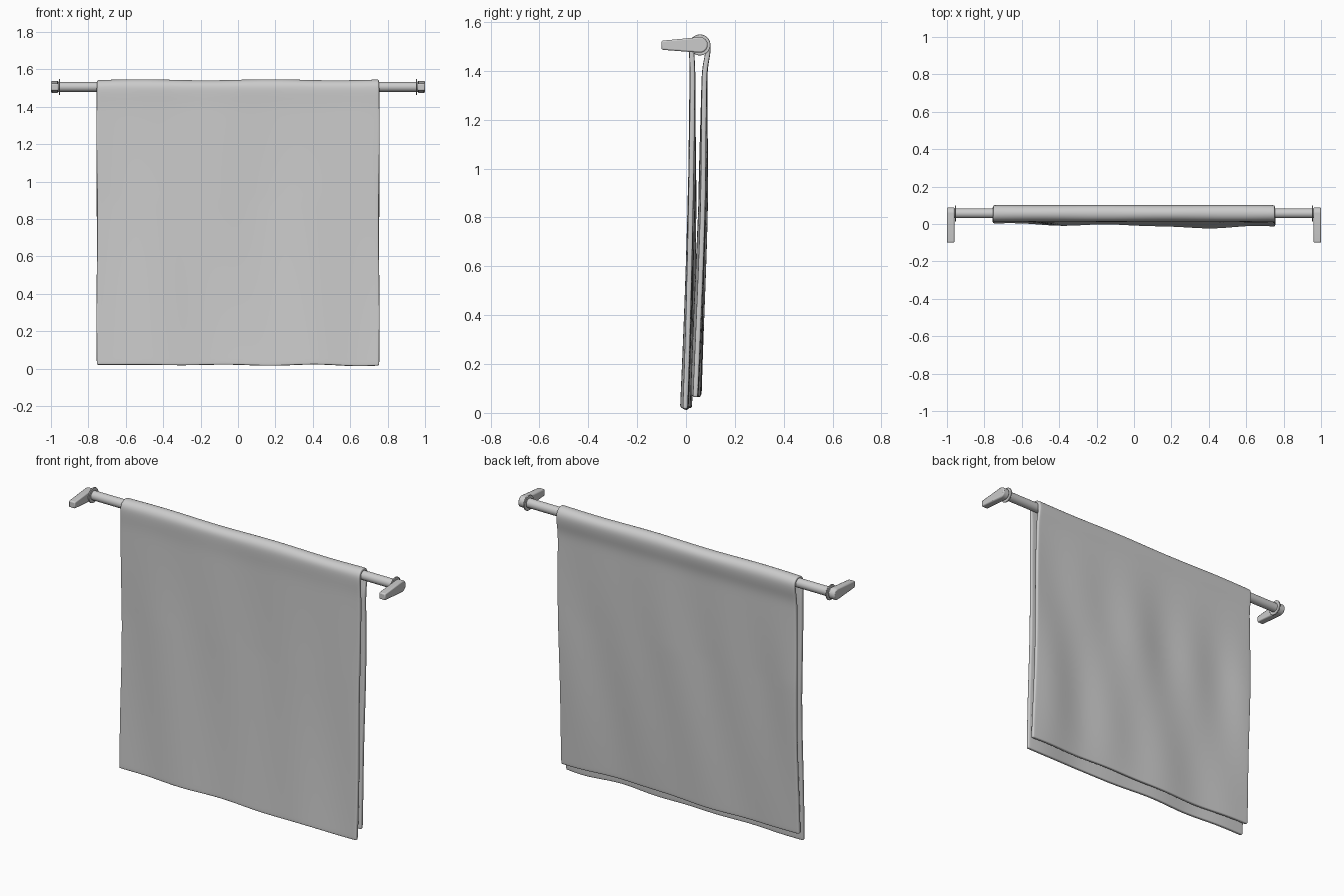
import bpy, bmesh
from math import sin, cos, pi, exp

if "Cube" in bpy.data.objects:
    bpy.data.objects.remove(bpy.data.objects["Cube"])

BY, BZ = 0.057, 1.506      # rail axis


def make_object(name, bm, angle=0.6):
    bmesh.ops.recalc_face_normals(bm, faces=bm.faces)
    me = bpy.data.meshes.new(name)
    bm.to_mesh(me)
    bm.free()
    ob = bpy.data.objects.new(name, me)
    bpy.context.collection.objects.link(ob)
    bpy.ops.object.select_all(action='DESELECT')
    ob.select_set(True)
    bpy.context.view_layer.objects.active = ob
    bpy.ops.object.shade_smooth_by_angle(angle=angle)
    return ob


def extrude_x(name, outline, x0, x1, bevel=0.0):
    bm = bmesh.new()
    f = bm.faces.new([bm.verts.new((x0, y, z)) for y, z in outline])
    r = bmesh.ops.extrude_face_region(bm, geom=[f])
    for v in r['geom']:
        if isinstance(v, bmesh.types.BMVert):
            v.co.x = x1
    ob = make_object(name, bm)
    if bevel:
        m = ob.modifiers.new('bevel', 'BEVEL')
        m.width, m.segments = bevel, 2
        m.limit_method, m.angle_limit = 'ANGLE', 0.7
    return ob


def circle(r, n=40):
    return [(BY + r * cos(2 * pi * i / n), BZ + r * sin(2 * pi * i / n)) for i in range(n)]


# rail
extrude_x('rail', circle(0.026), -0.965, 0.965)

# end brackets: tapered arm with rounded head, plus a thin collar
arm = [(-0.1, BZ + 0.017), (-0.1, BZ - 0.020)]
arm += [(BY + 0.032 * cos(a), BZ + 0.032 * sin(a))
        for a in (-pi / 2 + pi * i / 16 for i in range(17))]
for side, s in (('left', -1), ('right', 1)):
    extrude_x(side + '_bracket_arm', arm, s * 0.96, s * 1.0, 0.006)
    extrude_x(side + '_collar', circle(0.043), s * 0.951, s * 0.958, 0.002)

# towel path, front hem up and over the rail to back hem: (side, drop, y, z)
N, TOP = 46, 1.49
R = 0.034


def panel(x, t, back):
    """Point on a hanging panel; t = 0 at the rail, 1 at the hem."""
    k = (x + 0.765) / 1.53
    env = min(1, t * 2.5)
    neck = 1 - exp(-(t / 0.04) ** 2)
    sway = -(0.003 * t + (0.010 + 0.022 * min(1, k * 1.3)) * t ** 2.2)
    wave = env * (0.004 * sin(8 * x + 2.2 * t) + 0.003 * sin(15 * x - 3 * t + 1))
    if back:
        hem = 0.068 + 0.004 * sin(6 * x)
        y = BY + R - neck * (0.014 + 0.012 * t) + sway * 0.9 + wave
        y += 0.004 * env * sin(pi * t) * sin(17 * x + 4 * t)
    else:
        hem = 0.017 + 0.005 * k * sin(13 * x + 2.6) + 0.003 * (1 - k)
        y = BY - R + neck * 0.004 + sway + wave
        y += 0.0015 * env * sin(11 * x - 5 * t)
    return y, TOP - (TOP - hem) * t


def towel_point(x, j):
    edge = x * (1 + 0.003 * sin(j * 0.2))
    if j <= N:
        return (edge, *panel(x, 1 - j / N, False))
    if j < N + 10:
        a = pi - pi * (j - N) / 10
        lift = 0.003 * sin(9 * x) * sin(a)
        return (edge, BY + R * cos(a), TOP + (BZ - TOP + R - 0.006 + lift) * sin(a) ** 0.75)
    return (edge, *panel(x, (j - N - 10) / N, True))


bm = bmesh.new()
cols = 64
rows = 2 * N + 11
grid = [[bm.verts.new(towel_point(-0.755 + 1.51 * i / cols, j)) for j in range(rows)]
        for i in range(cols + 1)]
for i in range(cols):
    for j in range(rows - 1):
        bm.faces.new((grid[i][j], grid[i + 1][j], grid[i + 1][j + 1], grid[i][j + 1]))
towel = make_object('towel', bm, pi)
m = towel.modifiers.new('thickness', 'SOLIDIFY')
m.thickness, m.offset = 0.021, 0
m = towel.modifiers.new('thick_edge', 'BEVEL')
m.width, m.segments = 0.006, 2
m.limit_method, m.angle_limit = 'ANGLE', 1.2
m = towel.modifiers.new('soften', 'SUBSURF')
m.levels = m.render_levels = 1
